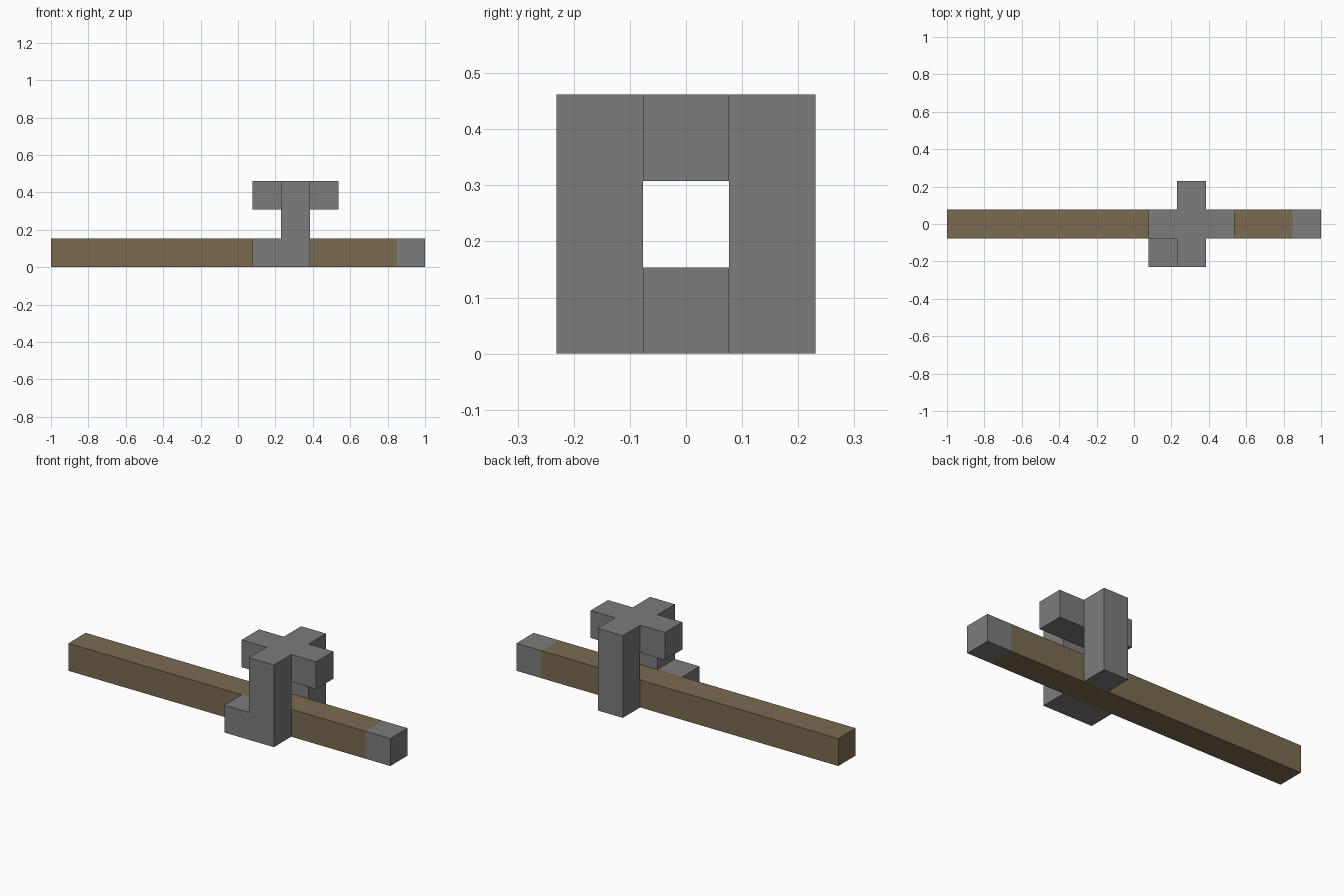
import bpy
import bmesh
from mathutils import Vector

UNIT = 2 / 13  # edge of one block; the beam is thirteen blocks long

cube = bpy.data.objects.get("Cube")
if cube:
    bpy.data.objects.remove(cube, do_unlink=True)


def material(name, color):
    mat = bpy.data.materials.new(name)
    mat.use_nodes = True
    mat.diffuse_color = color
    mat.node_tree.nodes["Principled BSDF"].inputs["Base Color"].default_value = color
    return mat


def block_shape(name, cells, materials, rule=lambda cell: 0):
    """Outer skin of a set of unit blocks, with flush faces merged."""
    bm = bmesh.new()
    for cell in sorted(cells):
        for axis in range(3):
            for side in (-1, 1):
                step = [0, 0, 0]
                step[axis] = side
                if tuple(c + s for c, s in zip(cell, step)) in cells:
                    continue
                normal = Vector(step)
                u = Vector([float(i == (axis + 1) % 3) for i in range(3)])
                v = normal.cross(u)
                middle = Vector(cell) + Vector((0, 0, 0.5)) + normal / 2
                corners = (-u - v, u - v, u + v, v - u)
                face = bm.faces.new([bm.verts.new((middle + c / 2) * UNIT) for c in corners])
                face.material_index = rule(cell)
    bmesh.ops.remove_doubles(bm, verts=bm.verts[:], dist=UNIT / 100)
    bmesh.ops.dissolve_limit(bm, angle_limit=0.01, verts=bm.verts[:],
                             edges=bm.edges[:], delimit={'MATERIAL'})
    mesh = bpy.data.meshes.new(name)
    bm.to_mesh(mesh)
    bm.free()
    for mat in materials:
        mesh.materials.append(mat)
    obj = bpy.data.objects.new(name, mesh)
    bpy.context.collection.objects.link(obj)
    return obj


wood = material("brown wood", (0.195, 0.147, 0.083, 1))
metal = material("grey metal", (0.2, 0.2, 0.2, 1))

# Long wooden beam with a grey tip
beam = {(x, 0, 0) for x in range(-6, 7)}
block_shape("beam", beam, [wood, metal], lambda cell: int(cell[0] == 6))

# Frame straddling the beam: two posts, a crossed top and a small front foot
posts = {(2, y, z) for y in (-1, 1) for z in range(3)}
top_bar = {(x, 0, 2) for x in range(1, 4)}
foot = {(1, -1, 0)}
block_shape("frame", posts | top_bar | foot, [metal])
